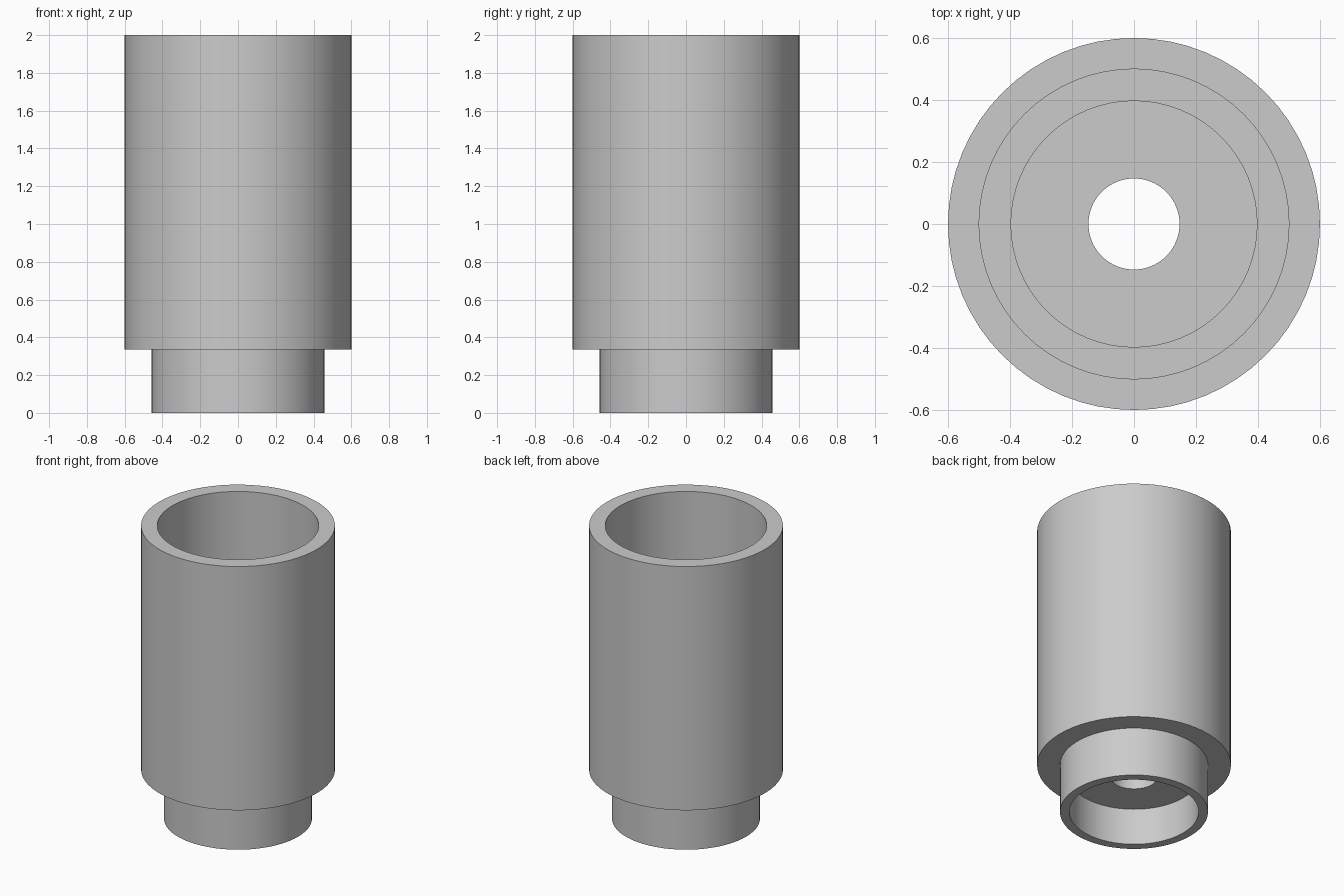
import bpy
import bmesh
import math

SEGMENTS = 64

cube = bpy.data.objects.get("Cube")
if cube:
    bpy.data.objects.remove(cube, do_unlink=True)

# Single plain grey finish
grey = bpy.data.materials.new("plain_grey")
grey.use_nodes = True
colour = (0.6, 0.6, 0.6, 1)
grey.diffuse_color = colour
grey.node_tree.nodes["Principled BSDF"].inputs["Base Color"].default_value = colour


def lathe(name, profile):
    """Revolve a closed (radius, height) profile around the z axis."""
    bm = bmesh.new()
    rings = []
    for r, z in profile:
        angles = [2 * math.pi * i / SEGMENTS for i in range(SEGMENTS)]
        rings.append([bm.verts.new((r * math.cos(a), r * math.sin(a), z)) for a in angles])
    for k, low in enumerate(rings):
        high = rings[(k + 1) % len(rings)]
        for i in range(SEGMENTS):
            j = (i + 1) % SEGMENTS
            bm.faces.new((low[i], low[j], high[j], high[i]))
    bmesh.ops.recalc_face_normals(bm, faces=bm.faces)
    mesh = bpy.data.meshes.new(name)
    bm.to_mesh(mesh)
    bm.free()
    mesh.materials.append(grey)
    obj = bpy.data.objects.new(name, mesh)
    bpy.context.collection.objects.link(obj)
    bpy.ops.object.select_all(action="DESELECT")
    obj.select_set(True)
    bpy.context.view_layer.objects.active = obj
    bpy.ops.object.shade_smooth_by_angle(angle=math.radians(30))
    return obj


# Hollow sleeve: narrow neck, wide body, stepped bore, drilled floor, lower recess
lathe("stepped_sleeve", [
    (0.40, 0), (0.458, 0),          # neck rim
    (0.458, 0.335), (0.60, 0.335),  # shoulder
    (0.60, 2), (0.50, 2),           # top rim
    (0.50, 0.44), (0.397, 0.44),    # ledge inside the bore
    (0.397, 0.34), (0.147, 0.34),   # floor
    (0.147, 0.25), (0.40, 0.25),    # through hole and neck recess
])
